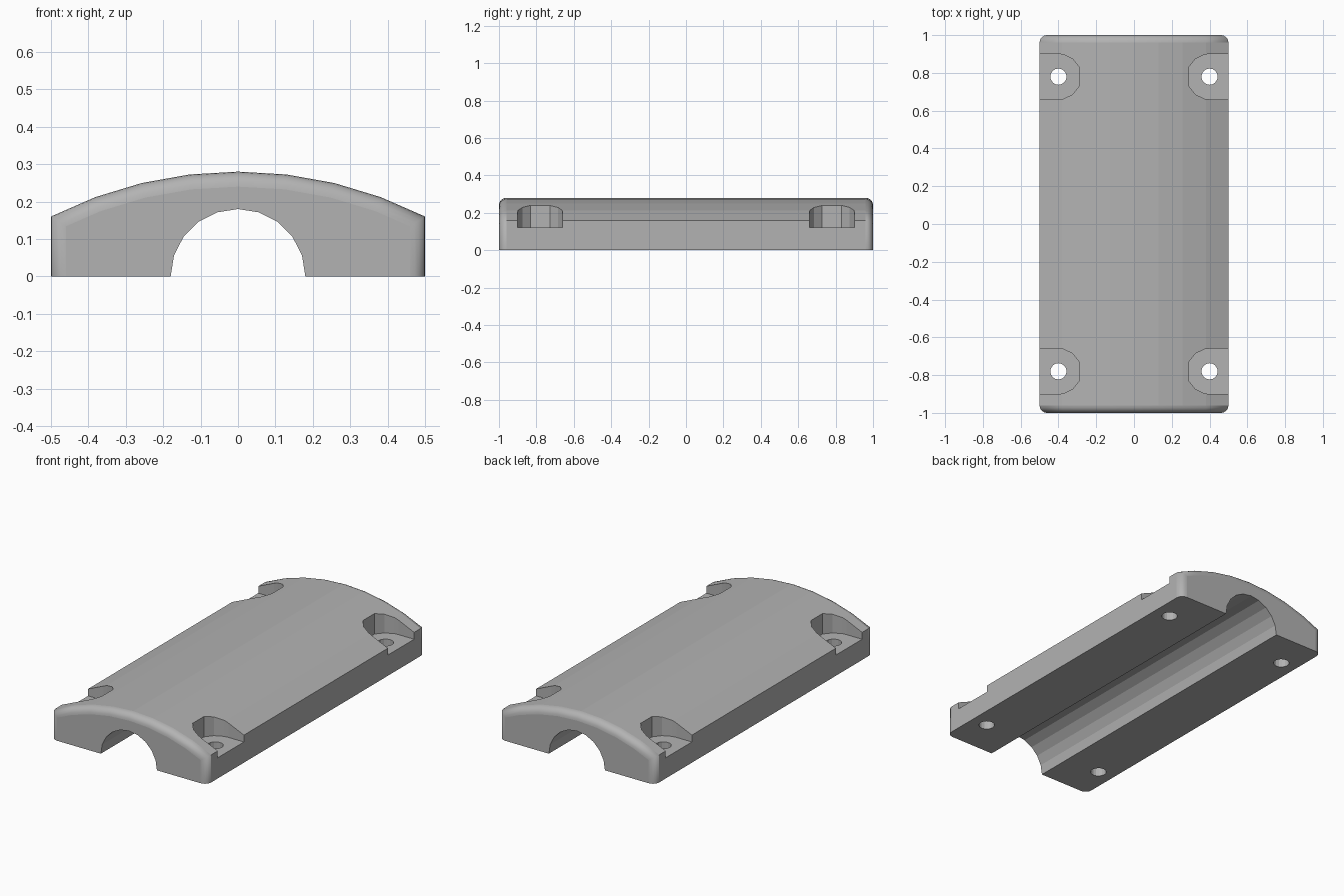
import bpy, bmesh
from math import sin, cos, asin, pi, radians

if "Cube" in bpy.data.objects:
    bpy.data.objects.remove(bpy.data.objects["Cube"])

HALF_W, HALF_L, EDGE_Z, TOP_Z = 0.5, 1.0, 0.16, 0.28
GROOVE_R, ROUND = 0.18, 0.04
HOLE_X, HOLE_Y, HOLE_R = 0.4, 0.78, 0.043
POCKET_R, POCKET_Z = 0.12, 0.12

grey = bpy.data.materials.new("plain grey")
grey.use_nodes = True
colour = (0.45, 0.45, 0.45, 1)
grey.diffuse_color = colour
grey.node_tree.nodes["Principled BSDF"].inputs["Base Color"].default_value = colour


def prism(bm, outline, offset):
    """Close an outline of 3D points and extrude it by an offset."""
    face = bm.faces.new([bm.verts.new(p) for p in outline])
    out = bmesh.ops.extrude_face_region(bm, geom=[face])["geom"]
    bmesh.ops.translate(bm, vec=offset, verts=[v for v in out if isinstance(v, bmesh.types.BMVert)])


def make_object(name, bm):
    bmesh.ops.recalc_face_normals(bm, faces=bm.faces)
    mesh = bpy.data.meshes.new(name)
    bm.to_mesh(mesh)
    bm.free()
    mesh.materials.append(grey)
    obj = bpy.data.objects.new(name, mesh)
    bpy.context.collection.objects.link(obj)
    return obj


# Clamp body: arched top, straight sides and a half-round groove below
rise = TOP_Z - EDGE_Z
arch_r = (HALF_W ** 2 + rise ** 2) / (2 * rise)
sweep = asin(HALF_W / arch_r)
arch = [(arch_r * sin(sweep * i / 4), TOP_Z - arch_r * (1 - cos(sweep * i / 4)))
        for i in range(-4, 5)]
groove = [(GROOVE_R * cos(pi * i / 10), GROOVE_R * sin(pi * i / 10)) for i in range(11)]
profile = arch + [(HALF_W, 0)] + groove + [(-HALF_W, 0)]
bm = bmesh.new()
prism(bm, [(x, -HALF_L, z) for x, z in profile], (0, 2 * HALF_L, 0))

# Rounded end edges: the arch rims and the upright corners
def is_end_rim(edge):
    a, b = (v.co for v in edge.verts)
    upright = abs(a.x) > HALF_W - 0.001 and abs(b.x) > HALF_W - 0.001 and a.x * b.x > 0
    arched = min(a.z, b.z) > EDGE_Z - 0.001 and max(abs(a.x), abs(b.x)) > GROOVE_R
    top = min(a.z, b.z) > GROOVE_R + 0.01
    return a.y * b.y > 0 and (upright or arched or top)

bm.normal_update()
bmesh.ops.recalc_face_normals(bm, faces=bm.faces)
bmesh.ops.bevel(bm, geom=[e for e in bm.edges if is_end_rim(e)], offset=ROUND,
                offset_type='OFFSET', segments=5, profile=0.5, affect='EDGES')
body = make_object("clamp_body", bm)

# Corner pockets: rounded inward, open to the sides
pockets, holes = bmesh.new(), bmesh.new()
for sx in (-1, 1):
    for y in (-HOLE_Y, HOLE_Y):
        curve = [radians(a) for a in (-90, -78, -52, -26, 26, 52, 78, 90)]
        outline = [(sx * (HOLE_X - POCKET_R * cos(a)), y + POCKET_R * sin(a), POCKET_Z)
                   for a in curve]
        outline += [(sx * 0.6, y + s * POCKET_R, POCKET_Z) for s in (1, -1)]
        prism(pockets, outline, (0, 0, 0.4))
        # Bolt hole through each pocket floor
        ring = [(sx * HOLE_X + HOLE_R * cos(pi * i / 8), y + HOLE_R * sin(pi * i / 8), -0.1)
                for i in range(16)]
        prism(holes, ring, (0, 0, 0.5))

for name, cutter_bm in (("pocket_cutter", pockets), ("hole_cutter", holes)):
    cutter = make_object(name, cutter_bm)
    cutter.hide_render = True
    cut = body.modifiers.new(name, 'BOOLEAN')
    cut.operation, cut.solver, cut.object = 'DIFFERENCE', 'EXACT', cutter
    bpy.context.view_layer.objects.active = body
    bpy.ops.object.modifier_apply(modifier=name)
    bpy.data.objects.remove(cutter)

# Soft shading on the rounded rims, crisp facets elsewhere
for poly in body.data.polygons:
    n = poly.normal
    poly.use_smooth = 0.05 < abs(n.y) < 0.99 and max(
        abs(body.data.vertices[i].co.y) for i in poly.vertices) > HALF_L - ROUND - 0.001
